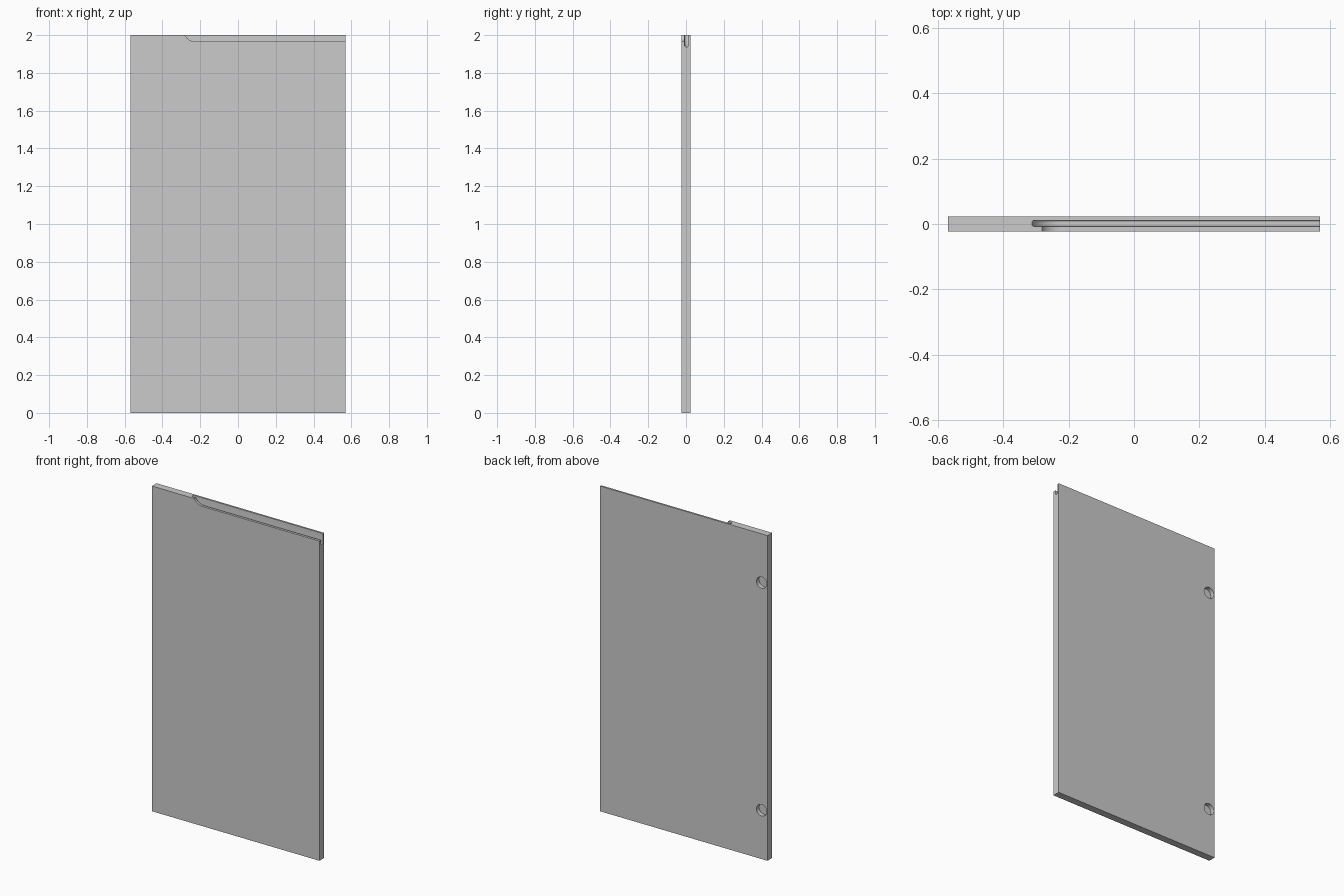
import bpy, bmesh, math

if "Cube" in bpy.data.objects:
    bpy.data.objects.remove(bpy.data.objects["Cube"])

W, T, H = 0.57, 0.0225, 2.0      # half width, half thickness, height


def groove_cutter(name, radius, y0, y1, bevel):
    """Router-shaped channel: rounded run-in on the left, open to the right."""
    cx, cz = -0.225, 2.03
    pts = [(cx - radius * math.cos(a), cz - radius * math.sin(a))
           for a in (math.pi / 2 * i / 24 for i in range(25))]
    pts = [(cx - radius, 2.06)] + pts + [(0.65, cz - radius), (0.65, 2.06)]
    bm = bmesh.new()
    face = bm.faces.new([bm.verts.new((x, y0, z)) for x, z in pts])
    ext = bmesh.ops.extrude_face_region(bm, geom=[face])
    moved = [v for v in ext["geom"] if isinstance(v, bmesh.types.BMVert)]
    bmesh.ops.translate(bm, verts=moved, vec=(0, y1 - y0, 0))
    bmesh.ops.recalc_face_normals(bm, faces=bm.faces)
    # Round the lower edges of the channel
    if bevel:
        edges = [e for e in bm.edges
                 if len(e.link_faces) == 2 and e.calc_face_angle() > 1.2
                 and abs(e.verts[0].co.y - e.verts[1].co.y) < 1e-6]
        bmesh.ops.bevel(bm, geom=edges, offset=bevel, segments=5,
                        profile=0.5, affect='EDGES')
    mesh = bpy.data.meshes.new(name)
    bm.to_mesh(mesh)
    bm.free()
    obj = bpy.data.objects.new(name, mesh)
    bpy.context.collection.objects.link(obj)
    return obj


def cup_cutter(name, z):
    """Round blind hole for a hinge cup in the back face."""
    depth = 0.026
    bpy.ops.mesh.primitive_cylinder_add(
        vertices=48, radius=0.035, depth=depth + 0.02,
        location=(-0.53, T + 0.01 - depth / 2, z),
        rotation=(math.pi / 2, 0, 0))
    obj = bpy.context.object
    obj.name = name
    return obj


# Door panel
bpy.ops.mesh.primitive_cube_add(size=1, location=(0, 0, H / 2))
door = bpy.context.object
door.name = "door_panel"
door.scale = (2 * W, 2 * T, H)
bpy.ops.object.transform_apply(location=True, rotation=True, scale=True)

# Grip channel, lowered front lip, and two hinge cups
cutters = [
    groove_cutter("grip_channel_cutter", 0.092, -0.007, 0.011, 0.005),
    groove_cutter("front_lip_cutter", 0.064, -0.05, 0.0, 0),
    cup_cutter("upper_hinge_cutter", 1.70),
    cup_cutter("lower_hinge_cutter", 0.30),
]
bpy.ops.object.select_all(action='DESELECT')
door.select_set(True)
bpy.context.view_layer.objects.active = door
for c in cutters:
    c.hide_render = True
    mod = door.modifiers.new(c.name, 'BOOLEAN')
    mod.operation = 'DIFFERENCE'
    mod.solver = 'EXACT'
    mod.object = c
    bpy.ops.object.modifier_apply(modifier=mod.name)
for c in cutters:
    bpy.data.objects.remove(c, do_unlink=True)

bpy.ops.object.shade_smooth_by_angle(angle=math.radians(30))
